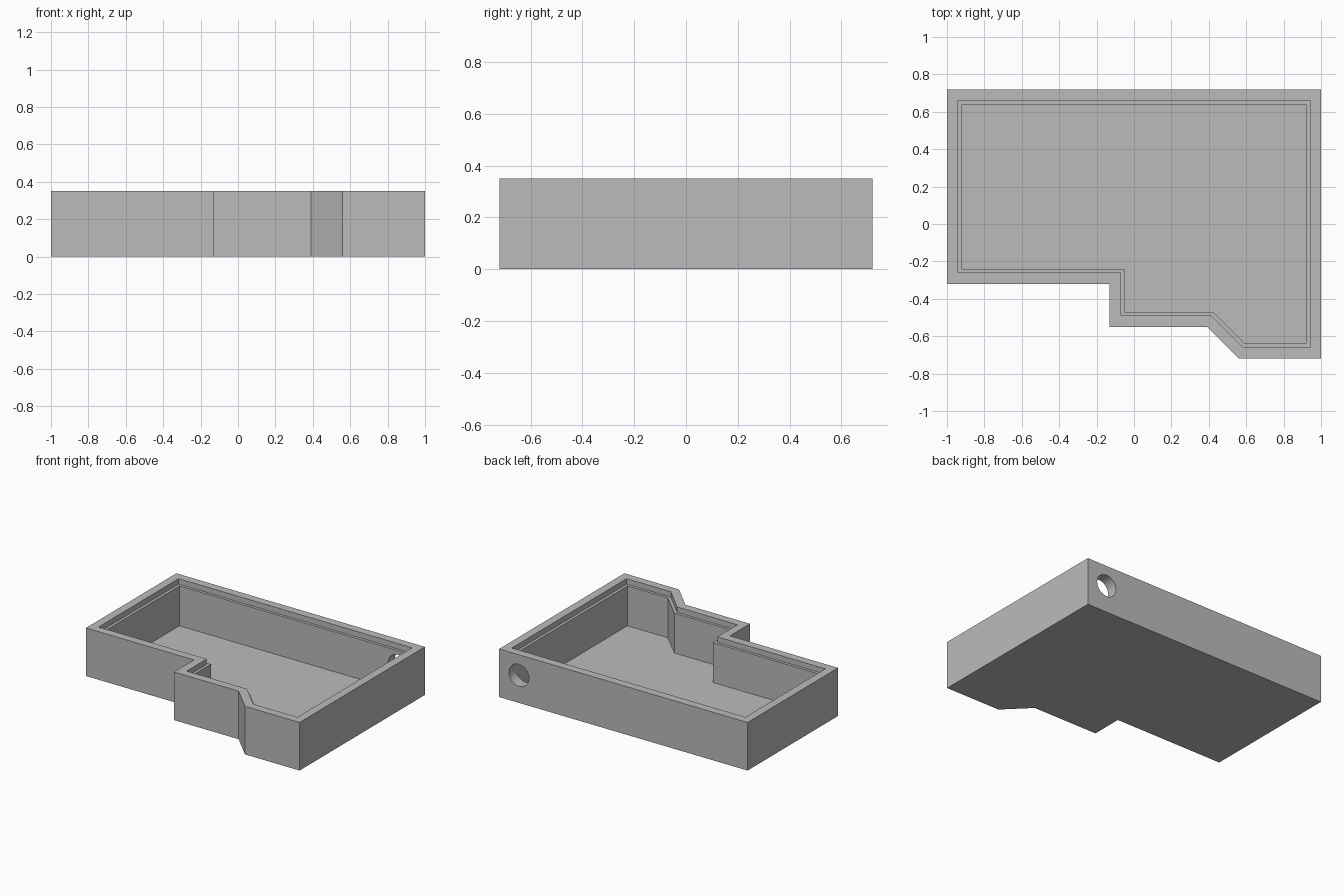
import bpy
import bmesh
import math
from mathutils import Vector, Matrix

cube = bpy.data.objects.get("Cube")
if cube:
    bpy.data.objects.remove(cube, do_unlink=True)

HEIGHT, LEDGE_Z, FLOOR_Z = 0.35, 0.31, 0.02
LIP, WALL = 0.06, 0.08      # insets of the rim recess and the inner wall
OUTLINE = [(-1, -0.32), (-0.13, -0.32), (-0.13, -0.55), (0.39, -0.55),
           (0.56, -0.72), (1, -0.72), (1, 0.72), (-1, 0.72)]

grey = bpy.data.materials.new("plain grey")
grey.use_nodes = True
colour = (0.5, 0.5, 0.5, 1)
grey.diffuse_color = colour
grey.node_tree.nodes["Principled BSDF"].inputs["Base Color"].default_value = colour


def inset(points, d):
    """Offset a counter-clockwise outline inwards with mitred corners."""
    result = []
    for i, p in enumerate(points):
        p = Vector(p)
        a = (p - Vector(points[i - 1])).normalized()
        b = (Vector(points[(i + 1) % len(points)]) - p).normalized()
        na, nb = Vector((-a.y, a.x)), Vector((-b.y, b.x))
        result.append(p + (na + nb) * d / (1 + na.dot(nb)))
    return result


def make_object(name, bm):
    bmesh.ops.recalc_face_normals(bm, faces=bm.faces)
    mesh = bpy.data.meshes.new(name)
    bm.to_mesh(mesh)
    bm.free()
    mesh.materials.append(grey)
    obj = bpy.data.objects.new(name, mesh)
    bpy.context.collection.objects.link(obj)
    return obj


# Open tray: rings run up the outside, over the rim, down to the floor
bm = bmesh.new()
rings = []
for d, z in [(0, 0), (0, HEIGHT), (LIP, HEIGHT), (LIP, LEDGE_Z),
             (WALL, LEDGE_Z), (WALL, FLOOR_Z)]:
    rings.append([bm.verts.new((p.x, p.y, z)) for p in inset(OUTLINE, d)])
for low, high in zip(rings, rings[1:]):
    for i in range(len(low)):
        j = (i + 1) % len(low)
        bm.faces.new((low[i], low[j], high[j], high[i]))
bm.faces.new(rings[0][::-1])
bm.faces.new(rings[-1])
tray = make_object("enclosure_tray", bm)

# Round cable hole through the back wall
bm = bmesh.new()
place = Matrix.Translation((0.84, 0.71, 0.2)) @ Matrix.Rotation(math.pi / 2, 4, "X")
bmesh.ops.create_cone(bm, cap_ends=True, segments=48, radius1=0.08, radius2=0.08,
                      depth=0.18, matrix=place)
cutter = make_object("cable_hole_cutter", bm)
cutter.hide_render = True

cut = tray.modifiers.new("cable_hole", "BOOLEAN")
cut.operation = "DIFFERENCE"
cut.solver = "EXACT"
cut.object = cutter
bpy.context.view_layer.objects.active = tray
tray.select_set(True)
cutter.select_set(False)
bpy.ops.object.modifier_apply(modifier=cut.name)
bpy.data.objects.remove(cutter, do_unlink=True)
bpy.ops.object.shade_smooth_by_angle(angle=math.radians(30))
